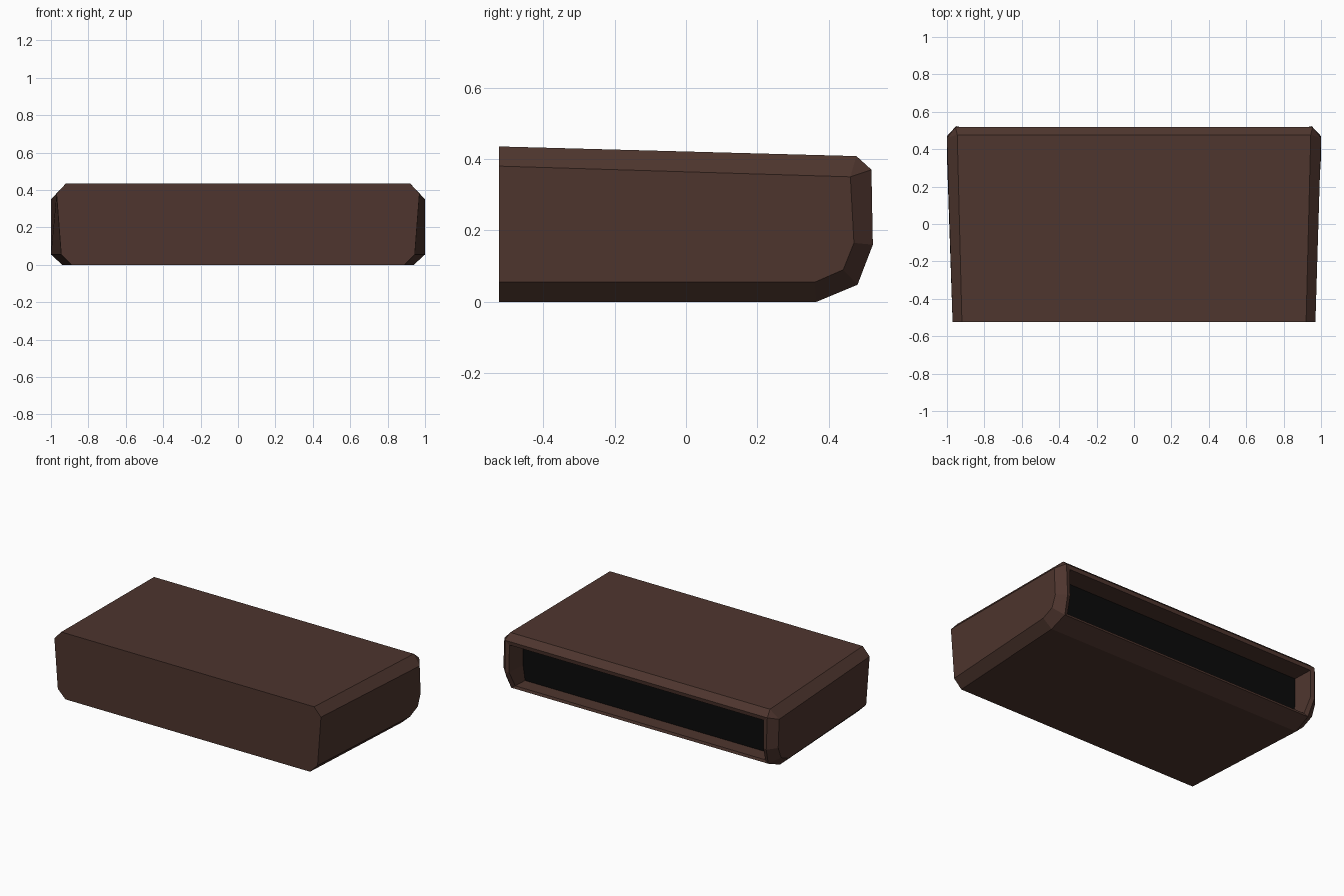
import bpy, bmesh

if "Cube" in bpy.data.objects:
    bpy.data.objects.remove(bpy.data.objects["Cube"])


def material(name, rgb):
    m = bpy.data.materials.new(name)
    m.diffuse_color = (*rgb, 1)
    m.use_nodes = True
    m.node_tree.nodes["Principled BSDF"].inputs["Base Color"].default_value = m.diffuse_color
    return m


brown = material("dark_brown", (0.0762, 0.036, 0.0273))
black = material("near_black", (0.003, 0.003, 0.003))

# Corner points of the right half: front, body end, rim, lip, recess depth
P = {
    "F1": (.92, -.523, .435), "F2": (.97, -.523, .38),
    "F3": (.945, -.523, .055), "F4": (.89, -.523, 0),
    "B1": (.945, .477, .408), "B2": (1, .46, .35), "B3": (1, .47, .165),
    "B4": (1, .44, .09), "B5": (1, .36, .055), "B6": (.94, .365, 0),
    "R1": (.955, .519, .37), "R2": (.95, .523, .16), "R3": (.935, .48, .048),
    "L1": (.925, .515, .345), "L2": (.925, .518, .165), "L3": (.91, .475, .065),
    "D1": (.92, .38, .345), "D2": (.92, .38, .165), "D3": (.905, .38, .065),
}


def build(name, mat, sides, spans):
    """sides: faces repeated on both halves; spans: outlines closed across x = 0"""
    bm = bmesh.new()
    used = {k for f in sides + spans for k in f.split()}
    right = {k: bm.verts.new(P[k]) for k in sorted(used)}
    left = {k: bm.verts.new((-P[k][0], P[k][1], P[k][2])) for k in sorted(used)}
    for f in sides:
        keys = f.split()
        bm.faces.new([right[k] for k in keys])
        bm.faces.new([left[k] for k in reversed(keys)])
    for f in spans:
        keys = f.split()
        bm.faces.new([right[k] for k in keys] + [left[k] for k in reversed(keys)])
    bmesh.ops.recalc_face_normals(bm, faces=bm.faces)
    if name == "recess_panel":
        for f in bm.faces:
            if f.normal.y < 0:
                f.normal_flip()
    me = bpy.data.meshes.new(name)
    bm.to_mesh(me)
    bm.free()
    me.materials.append(mat)
    ob = bpy.data.objects.new(name, me)
    bpy.context.collection.objects.link(ob)
    return ob


# Chamfered shell with bevelled rear rim and recess walls
build("shell", brown,
      ["F1 F2 B2 B1", "F2 F3 B5 B4 B3 B2", "F3 F4 B6 B5",
       "B1 B2 R1", "B2 B3 R2 R1", "B3 B4 R3 R2", "B4 B5 B6 R3",
       "R1 R2 L2 L1", "R2 R3 L3 L2", "L1 L2 D2 D1", "L2 L3 D3 D2"],
      ["F1 F2 F3 F4", "F1 B1", "F4 B6", "B1 R1", "B6 R3",
       "R1 L1", "R3 L3", "L1 D1", "L3 D3"])

# Black panel at the back of the recess
build("recess_panel", black, [], ["D1 D2 D3"])
